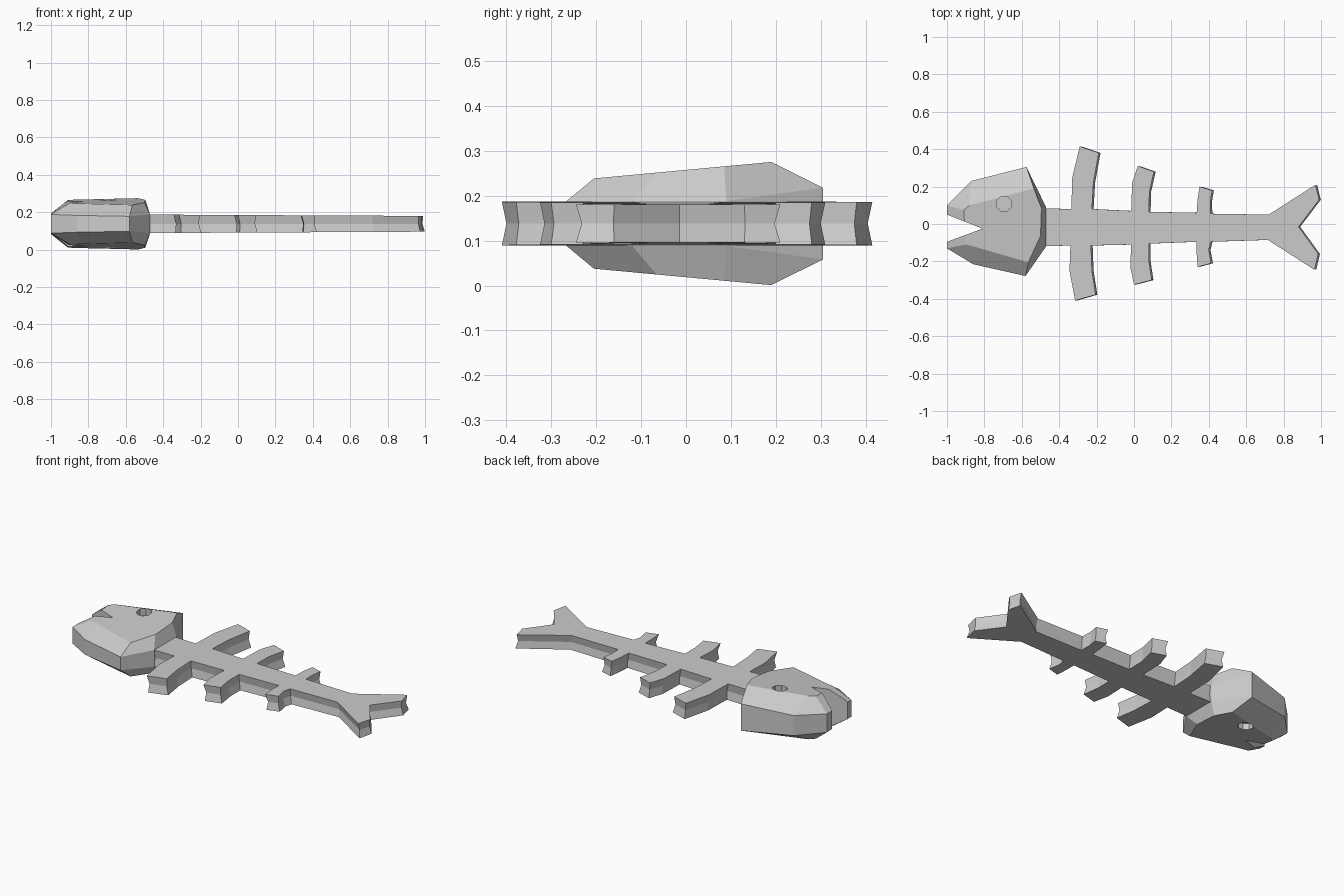
import bpy, bmesh, math
from mathutils import Vector

if "Cube" in bpy.data.objects:
    bpy.data.objects.remove(bpy.data.objects["Cube"])

MID = 0.138  # height of the horizontal symmetry plane


def make_loft(name, rings):
    """Closed solid from stacked rings of equal length, capped at both ends."""
    bm = bmesh.new()
    rows = [[bm.verts.new(p) for p in ring] for ring in rings]
    n = len(rows[0])
    for a, b in zip(rows, rows[1:]):
        for i in range(n):
            j = (i + 1) % n
            bm.faces.new((a[i], a[j], b[j], b[i]))
    caps = [bm.faces.new(rows[0]), bm.faces.new(rows[-1])]
    bmesh.ops.triangulate(bm, faces=caps)
    bmesh.ops.recalc_face_normals(bm, faces=bm.faces)
    mesh = bpy.data.meshes.new(name)
    bm.to_mesh(mesh)
    bm.free()
    obj = bpy.data.objects.new(name, mesh)
    bpy.context.collection.objects.link(obj)
    return obj


def prism(name, pts, z0, z1):
    return make_loft(name, [[(x, y, z) for x, y in pts] for z in (z0, z1)])


def cut(obj, cutter):
    cutter.hide_render = True
    mod = obj.modifiers.new("cut", 'BOOLEAN')
    mod.operation = 'DIFFERENCE'
    mod.solver = 'EXACT'
    mod.object = cutter
    bpy.context.view_layer.objects.active = obj
    bpy.ops.object.modifier_apply(modifier=mod.name)
    bpy.data.objects.remove(cutter)


def inset(pts, d):
    """Mitred inward offset of a clockwise outline."""
    out = []
    for i, p in enumerate(pts):
        p = Vector(p)
        e1 = (p - Vector(pts[i - 1])).normalized()
        e2 = (Vector(pts[(i + 1) % len(pts)]) - p).normalized()
        n1, n2 = Vector((e1.y, -e1.x)), Vector((e2.y, -e2.x))
        out.append(p + (n1 + n2) * d / (1 + n1.dot(n2)))
    return out


# head: widest outline (x, y, half height) and the flatter cheek plane outline
outer = [(-1, 0.10, 0.055), (-0.87, 0.23, 0.06), (-0.575, 0.305, 0.08),
         (-0.47, 0.09, 0.05), (-0.47, -0.12, 0.05), (-0.58, -0.278, 0.04),
         (-0.86, -0.215, 0.045), (-1, -0.13, 0.05)]
cheek = [(-0.91, 0.075), (-0.88, 0.10), (-0.535, 0.19), (-0.495, 0.085),
         (-0.50, -0.065), (-0.565, -0.205), (-0.84, -0.125), (-0.90, -0.11)]


def cheek_ring(s):
    return [(x, y, MID + s * (0.1195 + 0.0925 * y)) for x, y in cheek]


def outer_ring(s):
    return [(x, y, MID + s * h) for x, y, h in outer]


head = make_loft("head", [cheek_ring(-1), outer_ring(-1),
                          outer_ring(1), cheek_ring(1)])

# mouth notch
cut(head, prism("mouth_cutter", [(-1.2, 0.129), (-0.81, -0.025), (-1.2, -0.169)],
                -0.2, 0.5))

# eye sockets on both cheeks
eye = [(-0.695 + 0.043 * math.cos(math.tau * (k + 0.5) / 8),
        0.108 + 0.043 * math.sin(math.tau * (k + 0.5) / 8)) for k in range(8)]
for s in (-1, 1):
    cut(head, prism("eye_cutter", eye, MID + s * 0.09, MID + s * 0.3))

# skeleton: spine, three rib pairs and forked tail as one outline
upper_side = [(-0.55, 0.085),
              (-0.335, 0.08), (-0.33, 0.25), (-0.29, 0.415),
              (-0.188, 0.38), (-0.217, 0.22), (-0.225, 0.08),
              (-0.015, 0.07), (-0.01, 0.22), (0.02, 0.31),
              (0.107, 0.28), (0.082, 0.17), (0.08, 0.065),
              (0.335, 0.06), (0.34, 0.13), (0.35, 0.20),
              (0.418, 0.18), (0.408, 0.12), (0.41, 0.055),
              (0.72, 0.05), (0.97, 0.21), (0.99, 0.13), (0.88, -0.015)]
lower_side = [(0.985, -0.16), (0.965, -0.245), (0.715, -0.085),
              (0.41, -0.095), (0.40, -0.14), (0.413, -0.21),
              (0.34, -0.23), (0.335, -0.16), (0.335, -0.095),
              (0.08, -0.105), (0.08, -0.20), (0.095, -0.30),
              (0.0, -0.325), (-0.02, -0.23), (-0.015, -0.11),
              (-0.23, -0.115), (-0.225, -0.25), (-0.205, -0.378),
              (-0.315, -0.41), (-0.345, -0.25), (-0.34, -0.115),
              (-0.55, -0.12)]
outline = upper_side + lower_side


def half(x):
    return 0.047 - 0.005 * x  # thins slightly toward the tail


top = [(x, y, MID + half(x)) for x, y in outline]
waist = [(p.x + 0.005, p.y, MID) for p in inset(outline, 0.008)]
bottom = [(x + 0.009, y, MID - half(x)) for x, y in outline]
make_loft("skeleton", [bottom, waist, top])
